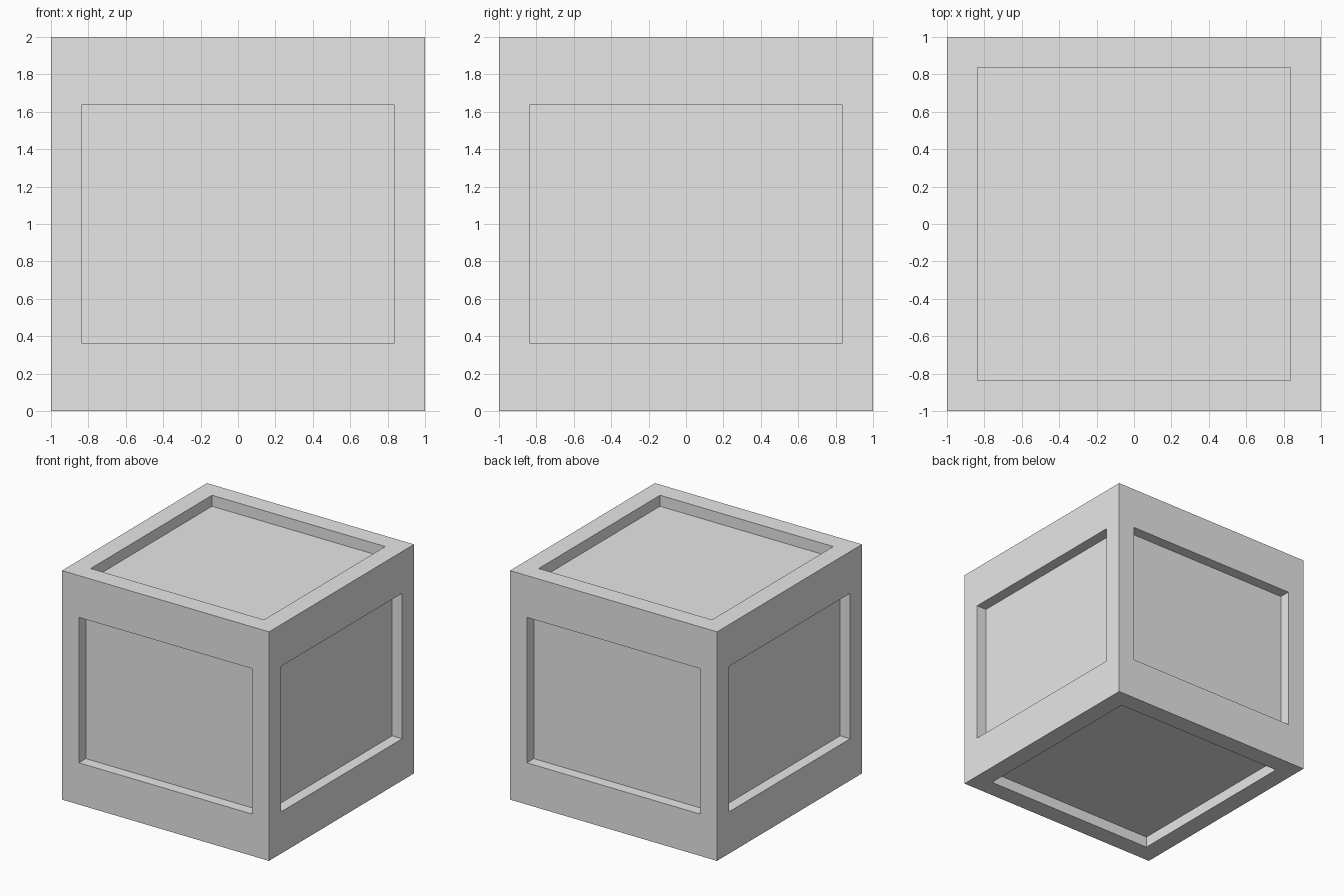
import bpy
import bmesh

# Remove the default object
default = bpy.data.objects.get("Cube")
if default:
    bpy.data.objects.remove(default, do_unlink=True)

HALF = 1.0            # half the side of the block
PANEL = 0.837         # half width of every recessed panel
PANEL_HEIGHT = 0.635  # half height of the side panels
DEPTH = 0.096         # depth of the recesses

# Plain grey material
grey = bpy.data.materials.new("light grey")
grey.use_nodes = True
colour = (0.8, 0.8, 0.8, 1.0)
grey.diffuse_color = colour
grey.node_tree.nodes["Principled BSDF"].inputs["Base Color"].default_value = colour

# Block with a border inset on all six faces
bm = bmesh.new()
bmesh.ops.create_cube(bm, size=2 * HALF)
panels = bm.faces[:]
bmesh.ops.inset_individual(bm, faces=panels, thickness=HALF - PANEL, use_even_offset=True)

# Lower the side panels, then sink every panel straight into the block
for face in panels:
    if abs(face.normal.z) < 0.5:
        for v in face.verts:
            v.co.z *= PANEL_HEIGHT / PANEL
for floor in bmesh.ops.extrude_discrete_faces(bm, faces=panels)["faces"]:
    floor.normal_update()
    bmesh.ops.translate(bm, verts=floor.verts[:], vec=floor.normal * -DEPTH)
bmesh.ops.translate(bm, verts=bm.verts[:], vec=(0, 0, HALF))
bmesh.ops.recalc_face_normals(bm, faces=bm.faces[:])

mesh = bpy.data.meshes.new("panelled_block")
bm.to_mesh(mesh)
bm.free()
mesh.materials.append(grey)
block = bpy.data.objects.new("panelled_block", mesh)
bpy.context.collection.objects.link(block)
